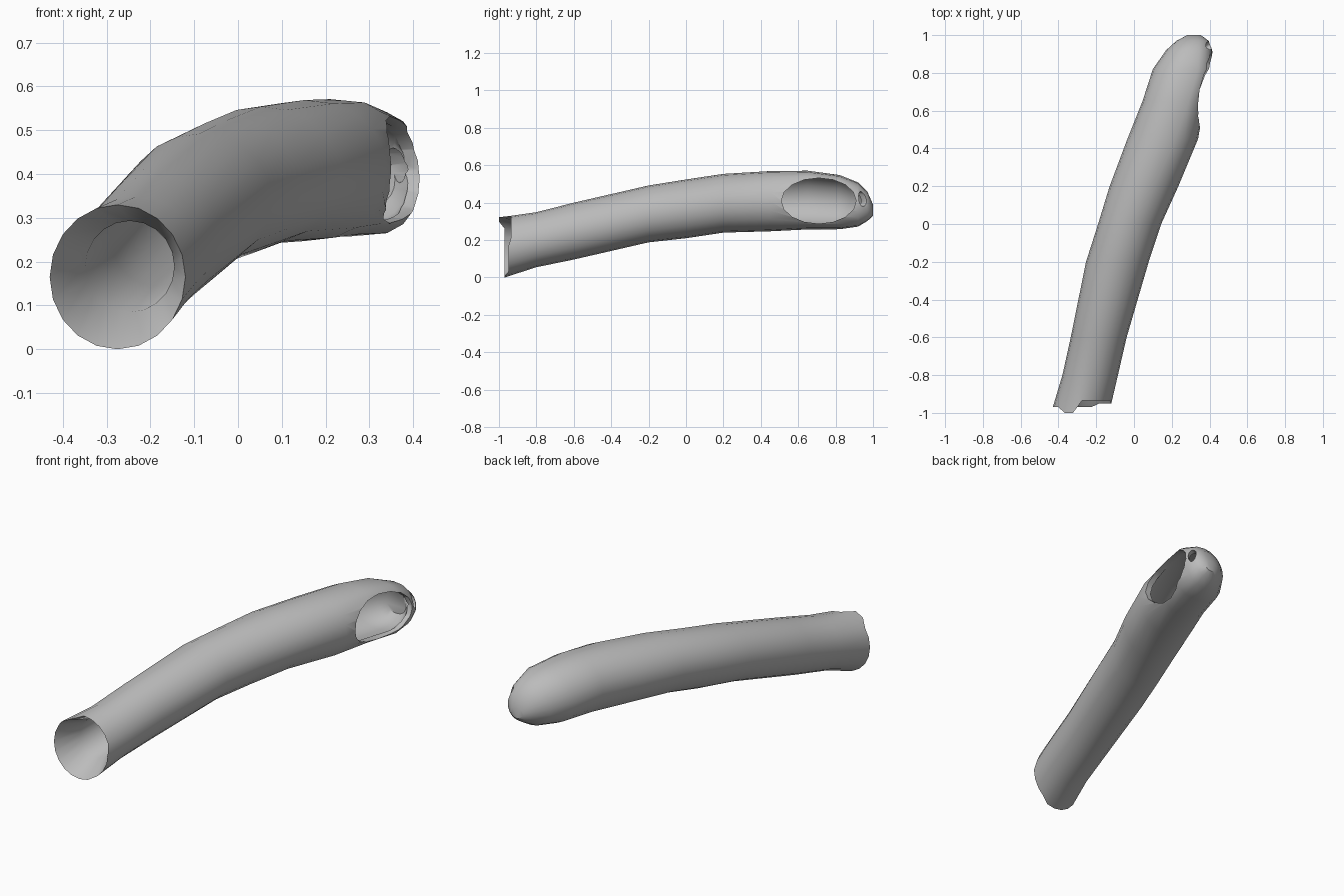
import bpy
import bmesh
import math
from mathutils import Vector

cube = bpy.data.objects.get("Cube")
if cube:
    bpy.data.objects.remove(cube, do_unlink=True)

# Single grey material
grey = bpy.data.materials.new("plain_grey")
grey.use_nodes = True
grey.diffuse_color = (0.5, 0.5, 0.5, 1)
bsdf = next(n for n in grey.node_tree.nodes if n.type == 'BSDF_PRINCIPLED')
bsdf.inputs["Base Color"].default_value = (0.5, 0.5, 0.5, 1)
bsdf.inputs["Roughness"].default_value = 0.7

SIDES = 20

# Tube slices: y, centre x, half width, centre z, half height
SLICES = [
    (-0.97, -0.275, 0.155, 0.165, 0.165),
    (-0.80, -0.232, 0.147, 0.202, 0.147),
    (-0.60, -0.187, 0.148, 0.248, 0.152),
    (-0.20, -0.088, 0.166, 0.340, 0.152),
    (0.00, -0.023, 0.167, 0.367, 0.157),
    (0.20, 0.053, 0.182, 0.397, 0.157),
    (0.45, 0.152, 0.187, 0.408, 0.161),
    (0.65, 0.210, 0.165, 0.414, 0.157),
    (0.82, 0.260, 0.160, 0.403, 0.145),
    (0.92, 0.292, 0.122, 0.390, 0.118),
    (0.97, 0.310, 0.085, 0.380, 0.078),
    (1.00, 0.318, 0.036, 0.360, 0.030),
]


def slice_at(y):
    """Interpolated slice at a given y."""
    for a, b in zip(SLICES, SLICES[1:]):
        if y <= b[0]:
            t = (y - a[0]) / (b[0] - a[0])
            return tuple(p + (q - p) * t for p, q in zip(a, b))
    return SLICES[-1]


def ring(bm, y, scale=1.0, rim=False):
    """One cross-section; the +x side gets squarer around the side opening."""
    y, cx, hx, cz, hz = slice_at(y)
    power = 1 - 0.5 * max(0, 1 - abs(y - 0.75) / 0.4)
    verts = []
    for i in range(SIDES):
        a = math.tau * i / SIDES
        c, s = math.cos(a), math.sin(a)
        if c > 1e-6:
            c = c ** power
        dy = 0
        if rim:  # uneven front edge with a shallow notch at the upper right
            deg = math.degrees(a)
            dy = 0.035 if 15 < deg < 95 else -0.03 if 100 < deg < 130 else 0
            if deg <= 15 or deg > 290:
                dy = 0.02
        verts.append(bm.verts.new((cx + hx * scale * c, y + dy, cz + hz * scale * s)))
    return verts


# Tube shell: inner wall from the closed end to the rim, then the outer wall back
bm = bmesh.new()
inner = [(0.935, 0.55), (0.90, 0.80), (0.82, 0.86), (0.65, 0.86), (0.45, 0.80),
         (0.20, 0.72), (-0.20, 0.69), (-0.60, 0.68), (-0.86, 0.68)]
rings = [ring(bm, y, k) for y, k in inner]
rings.append(ring(bm, SLICES[0][0], rim=True))
rings += [ring(bm, s[0]) for s in SLICES[1:]]
for lo, hi in zip(rings, rings[1:]):
    for i in range(SIDES):
        j = (i + 1) % SIDES
        bm.faces.new((lo[i], lo[j], hi[j], hi[i]))
bm.faces.new(rings[0])
bm.faces.new(rings[-1])
bmesh.ops.recalc_face_normals(bm, faces=bm.faces)
mesh = bpy.data.meshes.new("curved_tube")
bm.to_mesh(mesh)
bm.free()
tube = bpy.data.objects.new("curved_tube", mesh)
bpy.context.collection.objects.link(tube)
mesh.materials.append(grey)


def cut_opening(name, centre, direction, half_y, half_z, depth):
    """Cut an oval opening through the shell along a direction."""
    bpy.ops.mesh.primitive_cylinder_add(vertices=16, radius=1, depth=depth, location=centre)
    cutter = bpy.context.object
    cutter.name = name
    cutter.hide_render = True
    cutter.scale = (half_z, half_y, 1)
    cutter.rotation_euler = Vector(direction).to_track_quat('Z', 'Y').to_euler()
    # local x maps to world z for sideways directions
    d = Vector(direction).normalized()
    up = Vector((0, 0, 1))
    side = d.cross(up)
    rot = cutter.rotation_euler.to_matrix()
    if abs((rot @ Vector((1, 0, 0))).dot(side)) > 0.7:
        cutter.scale = (half_y, half_z, 1)
    cutter.data.materials.append(grey)
    bpy.context.view_layer.update()
    mod = tube.modifiers.new(name, 'BOOLEAN')
    mod.operation = 'DIFFERENCE'
    mod.solver = 'EXACT'
    mod.object = cutter
    bpy.ops.object.select_all(action='DESELECT')
    tube.select_set(True)
    bpy.context.view_layer.objects.active = tube
    bpy.ops.object.modifier_apply(modifier=mod.name)
    bpy.data.objects.remove(cutter, do_unlink=True)


# Large side opening and the small gap at the rounded end
cut_opening("side_opening_cutter", (0.45, 0.71, 0.41), (1, 0, 0), 0.20, 0.122, 0.34)
cut_opening("end_gap_cutter", (0.40, 0.945, 0.42), (0.8, 0.6, 0), 0.022, 0.04, 0.24)

# Smooth walls with crisp rims
bpy.ops.object.select_all(action='DESELECT')
tube.select_set(True)
bpy.context.view_layer.objects.active = tube
bpy.ops.object.shade_smooth_by_angle(angle=math.radians(40))
